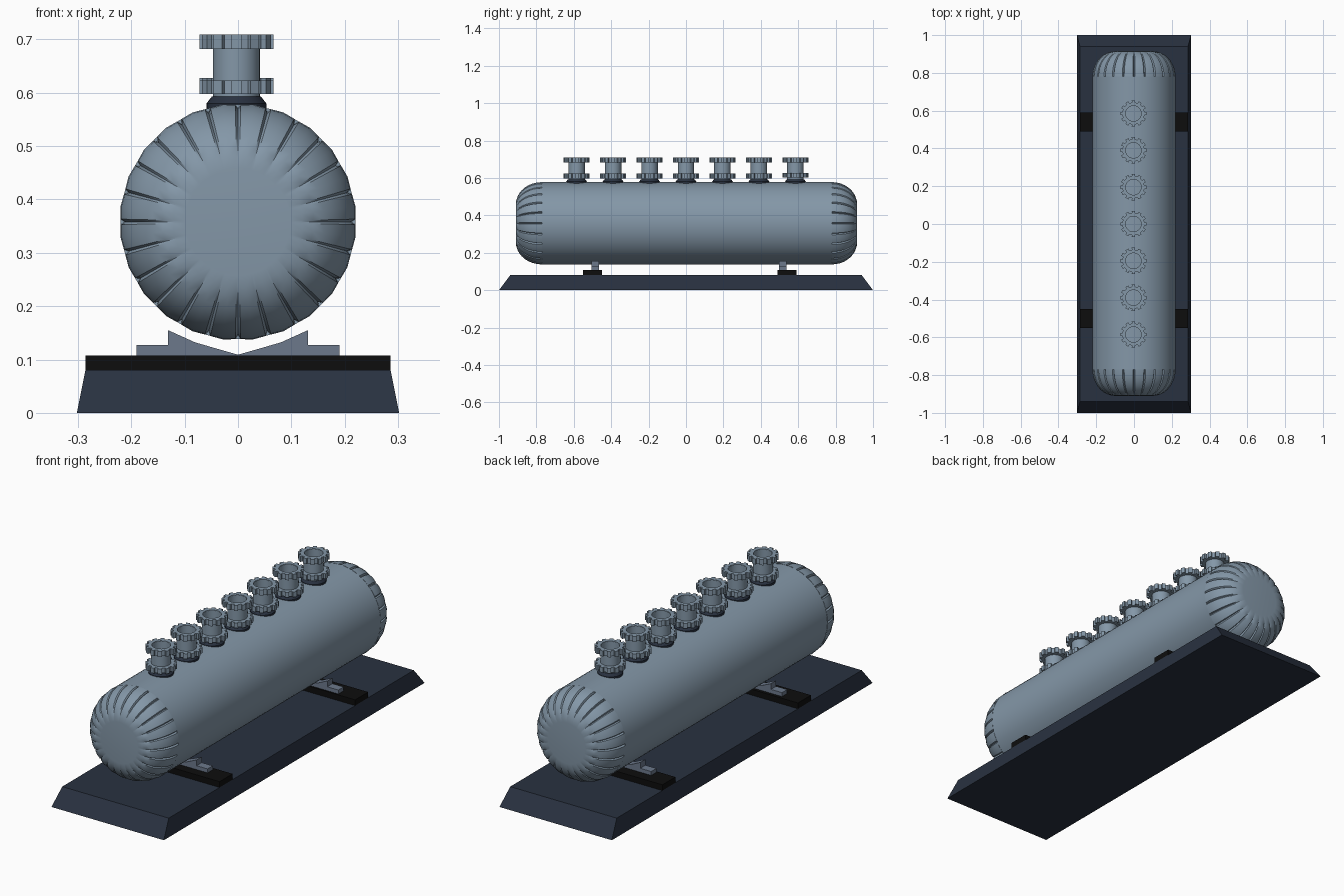
import bpy, bmesh
from math import sin, cos, pi, radians

if "Cube" in bpy.data.objects:
    bpy.data.objects.remove(bpy.data.objects["Cube"])


def material(name, rgb):
    m = bpy.data.materials.new(name)
    m.diffuse_color = (*rgb, 1)
    m.use_nodes = True
    m.node_tree.nodes["Principled BSDF"].inputs["Base Color"].default_value = m.diffuse_color
    return m


STEEL = material("steel_blue", (0.23, 0.31, 0.39))
SADDLE = material("saddle_blue", (0.15, 0.19, 0.26))
NAVY = material("navy", (0.022, 0.031, 0.051))
BLACK = material("black", (0.004, 0.004, 0.004))


def loft(name, rings, mat, caps=True, closed=False, smooth=None):
    """Skin equal-length point rings; cap the ends or join last to first."""
    bm = bmesh.new()
    vs = [[bm.verts.new(p) for p in r] for r in rings]
    n = len(vs[0])
    pairs = list(zip(vs, vs[1:])) + ([(vs[-1], vs[0])] if closed else [])
    for a, b in pairs:
        for i in range(n):
            j = (i + 1) % n
            bm.faces.new((a[i], a[j], b[j], b[i]))
    if caps and not closed:
        bm.faces.new(vs[0])
        bm.faces.new(vs[-1])
    bmesh.ops.recalc_face_normals(bm, faces=bm.faces)
    me = bpy.data.meshes.new(name)
    bm.to_mesh(me)
    bm.free()
    me.materials.append(mat)
    ob = bpy.data.objects.new(name, me)
    bpy.context.collection.objects.link(ob)
    if smooth:
        bpy.ops.object.select_all(action='DESELECT')
        ob.select_set(True)
        bpy.context.view_layer.objects.active = ob
        bpy.ops.object.shade_smooth_by_angle(angle=radians(smooth))
    return ob


def rect(x, y0, y1, z):
    return [(-x, y0, z), (x, y0, z), (x, y1, z), (-x, y1, z)]


def circle(r, y, z, n=32):
    return [(r * cos(2 * pi * i / n), y + r * sin(2 * pi * i / n), z) for i in range(n)]


# Tapered base
loft("base_plinth", [rect(0.302, -1, 1, 0), rect(0.286, -0.94, 0.94, 0.08)], NAVY)

# Support pads and stepped saddles
half = [(0.19, 0.106), (0.19, 0.127), (0.131, 0.127), (0.131, 0.155), (0.08, 0.132)]
profile = half + [(0, 0.109)] + [(-x, z) for x, z in reversed(half)]
for tag, y in (("front", -0.5), ("rear", 0.54)):
    loft(tag + "_pad", [rect(0.286, y - 0.05, y + 0.05, 0.078),
                        rect(0.286, y - 0.05, y + 0.05, 0.108)], BLACK)
    c = y + 0.015 if y < 0 else y - 0.022
    loft(tag + "_saddle", [[(x, c - 0.02, z) for x, z in profile],
                           [(x, c + 0.02, z) for x, z in profile]], SADDLE)

# Tank shell
R, CZ = 0.22, 0.358
loft("tank_shell", [[(R * cos(2 * pi * i / 64), y, CZ + R * sin(2 * pi * i / 64))
                     for i in range(64)] for y in (-0.77, 0.78)], STEEL, smooth=30)

# Fluted heads: petals separated by narrow grooves that fade toward the flat end
PETALS = 24
groove = [(0, 0.008), (0.09, 0), (0.5, -0.002), (0.91, 0)]


def head_ring(t, y0, y1):
    r = 0.10 + (R - 0.10) * cos(t)
    y = y0 + (y1 - y0) * sin(t)
    fade = min(1, 1.6 * cos(t))
    pts = []
    for p in range(PETALS):
        for f, d in groove:
            a = pi / 2 + 2 * pi * (p + f) / PETALS
            rr = r - d * fade
            pts.append((rr * cos(a), y, CZ + rr * sin(a)))
    return pts


for tag, y0, y1 in (("front", -0.77, -0.91), ("rear", 0.78, 0.915)):
    loft(tag + "_head", [head_ring(pi / 2 * k / 9, y0, y1) for k in range(10)],
         STEEL, smooth=25)


def gear(r_in, y, z, teeth=12, r_root=0.059, r_out=0.07):
    """Inner and outer outlines of a toothed flange at one height."""
    inner, outer = [], []
    for k in range(teeth):
        for f, r in ((-0.27, r_root), (-0.25, r_out), (0.25, r_out), (0.27, r_root)):
            a = 2 * pi * (k + f) / teeth
            outer.append((r * cos(a), y + r * sin(a), z))
            inner.append((r_in * cos(a), y + r_in * sin(a), z))
    return inner, outer


def flange(name, y, z0, z1):
    i0, o0 = gear(0.042, y, z0)
    i1, o1 = gear(0.042, y, z1)
    return loft(name, [i0, o0, o1, i1], STEEL, closed=True)


# Row of open nozzles with toothed flanges
for k in range(7):
    y = -0.585 + 0.195 * k
    lift = 0.005 if k == 6 else 0
    parts = [
        loft("nozzle_collar", [circle(0.042, y, 0.56), circle(0.056, y, 0.56),
                               circle(0.056, y, 0.58), circle(0.046, y, 0.593),
                               circle(0.042, y, 0.593)], NAVY, closed=True, smooth=30),
        loft("nozzle_pipe", [circle(0.041, y, 0.56), circle(0.044, y, 0.56),
                             circle(0.044, y, 0.707), circle(0.041, y, 0.707)],
             STEEL, closed=True, smooth=30),
        flange("lower_flange", y, 0.598 + lift, 0.623 + lift),
        flange("upper_flange", y, 0.682, 0.709),
    ]
    for ob in parts:
        ob.name = f"{ob.name.split('.')[0]}_{k + 1}"
        ob.location.x = -0.003
